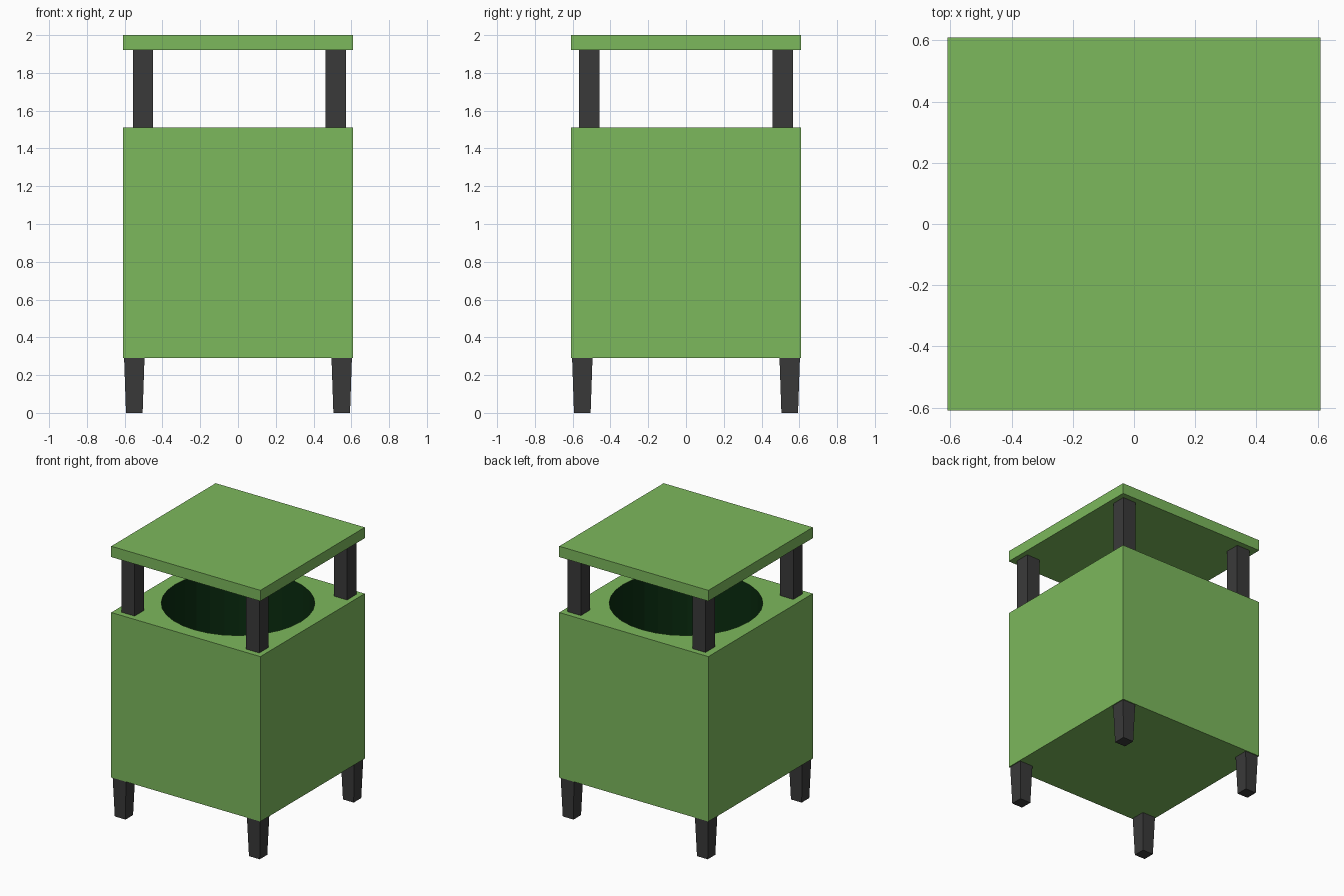
import bpy, bmesh
from math import sin, cos, pi

cube = bpy.data.objects.get("Cube")
if cube:
    bpy.data.objects.remove(cube, do_unlink=True)


def material(name, rgb):
    m = bpy.data.materials.new(name)
    m.use_nodes = True
    m.diffuse_color = (*rgb, 1)
    m.node_tree.nodes["Principled BSDF"].inputs["Base Color"].default_value = (*rgb, 1)
    return m


green = material("leaf_green", (0.202, 0.479, 0.107))
charcoal = material("charcoal", (0.042, 0.042, 0.042))
dark_green = material("dark_green", (0.003, 0.026, 0.005))

HALF = 0.61      # half width of body and lid
SIDES = 32       # facets of the round opening


def add_object(name, bm, *mats):
    bmesh.ops.recalc_face_normals(bm, faces=bm.faces)
    mesh = bpy.data.meshes.new(name)
    bm.to_mesh(mesh)
    bm.free()
    for m in mats:
        mesh.materials.append(m)
    obj = bpy.data.objects.new(name, mesh)
    bpy.context.collection.objects.link(obj)
    return obj


def block(name, x, y, z0, z1, half_bottom, half_top, mat):
    """Square block, tapered when its two half widths differ."""
    bm = bmesh.new()
    bmesh.ops.create_cube(bm, size=2)
    for v in bm.verts:
        top = v.co.z > 0
        half = half_top if top else half_bottom
        v.co = (x + v.co.x * half, y + v.co.y * half, z1 if top else z0)
    return add_object(name, bm, mat)


def ring(bm, radius, z, square):
    """Ring of vertices on a circle, or on the square around it."""
    verts = []
    for i in range(SIDES):
        c, s = cos(2 * pi * i / SIDES), sin(2 * pi * i / SIDES)
        k = radius / max(abs(c), abs(s)) if square else radius
        verts.append(bm.verts.new((c * k, s * k, z)))
    return verts


# Body: square outside, flat rim, round well inside
bm = bmesh.new()
rings = [ring(bm, HALF, 0.29, True), ring(bm, HALF, 1.51, True),
         ring(bm, 0.515, 1.51, False), ring(bm, 0.515, 0.35, False)]
for n, (a, b) in enumerate(zip(rings, rings[1:])):
    for i in range(SIDES):
        j = (i + 1) % SIDES
        bm.faces.new((a[i], a[j], b[j], b[i])).material_index = int(n == 2)
bm.faces.new(rings[0])
bm.faces.new(rings[-1]).material_index = 1
add_object("bin_body", bm, green, dark_green)

# Lid
block("lid", 0, 0, 1.92, 2.0, HALF, HALF, green)

# Tapered feet and lid posts at each corner
for sx, side in ((-1, "right"), (1, "left")):
    for sy, end in ((-1, "front"), (1, "back")):
        block(f"{end}_{side}_foot", sx * 0.549, sy * 0.549, 0, 0.29, 0.044, 0.054, charcoal)
        block(f"{end}_{side}_post", sx * 0.51 + 0.007, sy * 0.513, 1.51, 1.92, 0.054, 0.054, charcoal)
